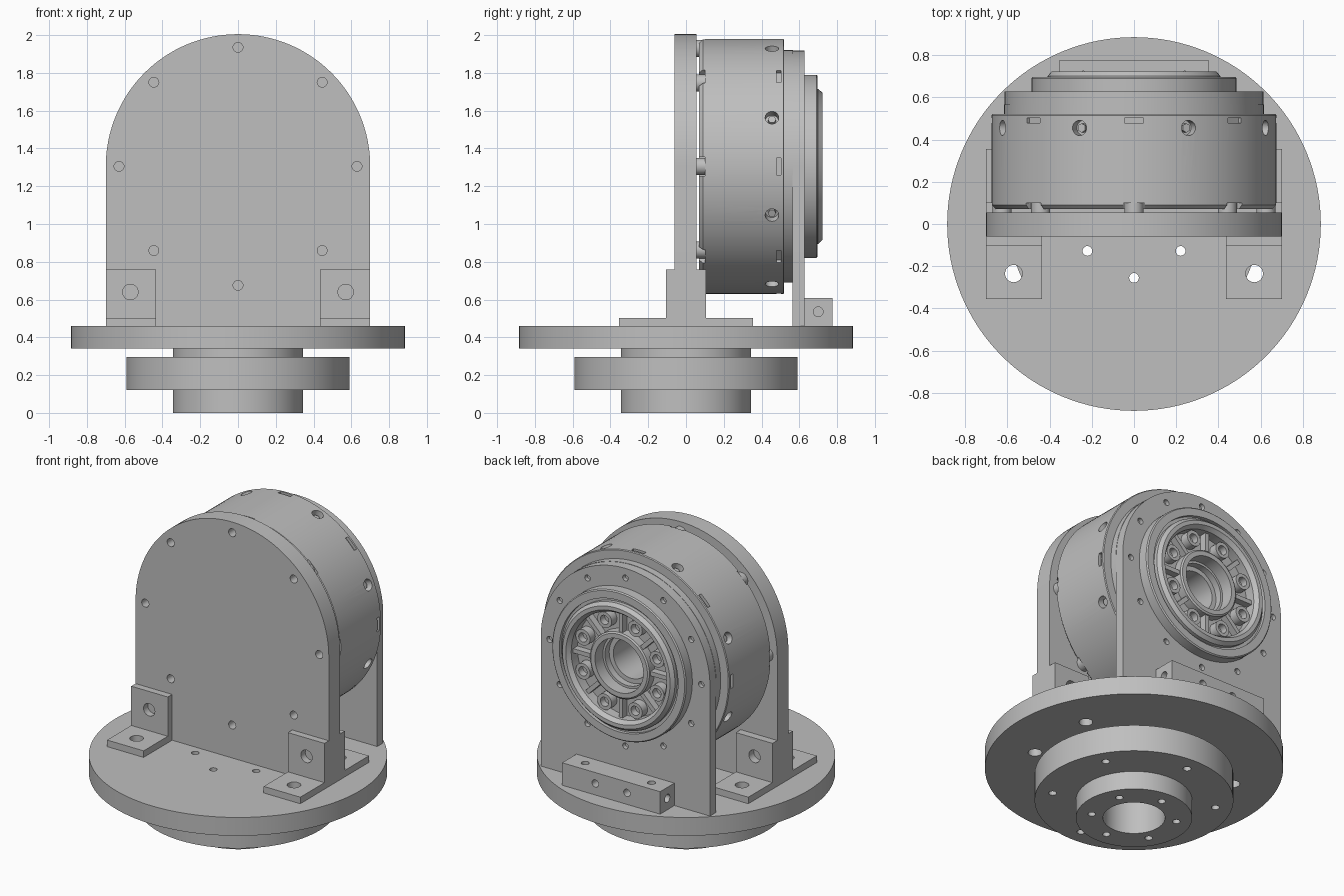
import bpy, bmesh, math
from mathutils import Matrix, Vector

if "Cube" in bpy.data.objects:
    bpy.data.objects.remove(bpy.data.objects["Cube"])

ZC = 1.305                      # height of the drive axis
X, Y, Z = Vector((1, 0, 0)), Vector((0, 1, 0)), Vector((0, 0, 1))

grey = bpy.data.materials.new("machined_grey")
grey.diffuse_color = (0.52, 0.52, 0.52, 1)
grey.use_nodes = True
grey.node_tree.nodes["Principled BSDF"].inputs["Base Color"].default_value = grey.diffuse_color


def cyl(bm, a, b, r, seg=24):
    """Cylinder from point a to point b."""
    a, b = Vector(a), Vector(b)
    d = b - a
    m = Matrix.Translation((a + b) / 2) @ Z.rotation_difference(d).to_matrix().to_4x4()
    bmesh.ops.create_cone(bm, cap_ends=True, segments=seg, radius1=r, radius2=r,
                          depth=d.length, matrix=m)


def box(bm, lo, hi, m=Matrix()):
    """Box between two corners, optionally transformed."""
    lo, hi = Vector(lo), Vector(hi)
    bmesh.ops.create_cube(bm, size=1, matrix=m @ Matrix.Translation((lo + hi) / 2)
                          @ Matrix.Diagonal((*(hi - lo), 1)))


def lathe(bm, profile, along_y=False, seg=96):
    """Revolve a closed (radius, height) profile about z or the drive axis."""
    rings = []
    for i in range(seg):
        a = 2 * math.pi * i / seg
        c, s = math.cos(a), math.sin(a)
        rings.append([bm.verts.new((r * c, h, ZC + r * s) if along_y else (r * c, r * s, h))
                      for r, h in profile])
    n = len(profile)
    for i in range(seg):
        p, q = rings[i], rings[(i + 1) % seg]
        for j in range(n):
            k = (j + 1) % n
            if profile[j][0] + profile[k][0] > 0:
                bm.faces.new((p[j], q[j], q[k], p[k]))
    bmesh.ops.remove_doubles(bm, verts=bm.verts, dist=1e-5)
    bmesh.ops.dissolve_degenerate(bm, edges=bm.edges, dist=1e-6)


def arch(bm, hw, y0, y1, z0, seg=64):
    """Round-topped plate."""
    pts = [(-hw, z0), (hw, z0)] + [(hw * math.cos(math.pi * i / seg),
                                    ZC + hw * math.sin(math.pi * i / seg)) for i in range(seg + 1)]
    f = bm.faces.new([bm.verts.new((x, y0, z)) for x, z in pts])
    g = bmesh.ops.extrude_face_region(bm, geom=[f])["geom"]
    bmesh.ops.translate(bm, verts=[v for v in g if isinstance(v, bmesh.types.BMVert)],
                        vec=(0, y1 - y0, 0))


def to_object(name, bm):
    bmesh.ops.recalc_face_normals(bm, faces=bm.faces)
    me = bpy.data.meshes.new(name)
    bm.to_mesh(me)
    bm.free()
    ob = bpy.data.objects.new(name, me)
    bpy.context.collection.objects.link(ob)
    return ob


def part(name, bm, cut=None):
    """Finish a part, subtracting the cutter mesh if given."""
    ob = to_object(name, bm)
    ob.data.materials.append(grey)
    bpy.ops.object.select_all(action='DESELECT')
    ob.select_set(True)
    bpy.context.view_layer.objects.active = ob
    if cut:
        tool = to_object("cutter", cut)
        mod = ob.modifiers.new("cut", 'BOOLEAN')
        mod.operation, mod.solver, mod.object = 'DIFFERENCE', 'EXACT', tool
        bpy.ops.object.modifier_apply(modifier=mod.name)
        bpy.data.objects.remove(tool)
    bpy.ops.object.shade_smooth_by_angle(angle=math.radians(30))
    return ob


def polar(r, deg, y):
    """Point around the drive axis."""
    a = math.radians(deg)
    return Vector((r * math.cos(a), y, ZC + r * math.sin(a)))


def around(deg):
    """Frame whose x points radially outward from the drive axis."""
    return Matrix.Translation((0, 0, ZC)) @ Matrix.Rotation(-math.radians(deg), 4, 'Y')


new = bmesh.new

# round base plate with bracket bolt holes and a small bolt circle
bm, cut = new(), new()
lathe(bm, [(0, .34), (.885, .34), (.885, .46), (0, .46)], seg=128)
for sx in (-1, 1):
    for sy in (-1, 1):
        cyl(cut, (.57 * sx, .235 * sy, .3), (.57 * sx, .235 * sy, .5), .041)
ring6 = [(math.cos(math.radians(30 + 60 * i)), math.sin(math.radians(30 + 60 * i))) for i in range(6)]
for c, s in ring6:
    cyl(cut, (.255 * c, .255 * s, .3), (.255 * c, .255 * s, .5), .023)
part("base_plate", bm, cut)

# flanged neck under the base, bored from below
bm, cut = new(), new()
lathe(bm, [(.184, 0), (.345, 0), (.345, .12), (.59, .12), (.59, .295),
           (.345, .295), (.345, .34), (.184, .34)])
for c, s in ring6:
    cyl(cut, (.255 * c, .255 * s, -.1), (.255 * c, .255 * s, .4), .023)
    cyl(cut, (.49 * c, .49 * s, .05), (.49 * c, .49 * s, .32), .024)
part("base_neck", bm, cut)

# front arched plate with eight screw holes
bm, cut = new(), new()
arch(bm, .70, -.06, .055, .46)
for i in range(8):
    cyl(cut, polar(.63, 45 * i, -.1), polar(.63, 45 * i, .1), .026)
part("front_plate", bm, cut)

# L brackets on both sides of the front plate
for sx in (-1, 1):
    for sy, y0, where in ((-1, .06, "front"), (1, .055, "rear")):
        bm, cut = new(), new()
        pts = [(y0, .46), (.355, .46), (.355, .503), (.105, .503), (.105, .76), (y0, .76)]
        f = bm.faces.new([bm.verts.new((sx * .435, sy * y, z)) for y, z in pts])
        g = bmesh.ops.extrude_face_region(bm, geom=[f])["geom"]
        bmesh.ops.translate(bm, verts=[v for v in g if isinstance(v, bmesh.types.BMVert)],
                            vec=(sx * .265, 0, 0))
        cyl(cut, (.57 * sx, .235 * sy, .4), (.57 * sx, .235 * sy, .6), .041)
        cyl(cut, (.57 * sx, .02 * sy, .64), (.57 * sx, .2 * sy, .64), .041)
        part(f"{where}_bracket_{'left' if sx < 0 else 'right'}", bm, cut)

# drum housing with notches, side slots and screw pockets
bm, cut = new(), new()
lathe(bm, [(0, .07), (.655, .07), (.675, .09), (.675, .515), (.67, .52), (.615, .52),
           (.615, .566), (.13, .566), (.13, .3), (0, .3)], True, 128)
for i in range(8):
    box(cut, (.56, .04, -.05), (.72, .10, .05), around(45 * i))
    box(cut, (.655, .478, -.045), (.72, .502, .045), around(45 * i))
    d = 45 * i + 22.5
    cyl(cut, polar(.62, d, .455), polar(.72, d, .455), .036)
part("drive_housing", bm, cut)

# standoffs joining housing and front plate, and the pocket screws
bm = new()
for i in range(8):
    cyl(bm, polar(.625, 45 * i, .05), polar(.625, 45 * i, .12), .045)
part("standoffs", bm)
bm = new()
for i in range(8):
    d = 45 * i + 22.5
    cyl(bm, polar(.60, d, .455), polar(.65, d, .455), .022, 6)
part("pocket_screws", bm)

# rear arched plate with twelve holes
bm, cut = new(), new()
arch(bm, .613, .565, .627, .46)
cyl(cut, (0, .5, ZC), (0, .7, ZC), .30, 64)
for i in range(12):
    cyl(cut, polar(.55, 30 * i, .6), polar(.55, 30 * i, .7), .02, 16)
part("rear_plate", bm, cut)

# output flange: rim, groove, raised lip, dished recess and central hub
bm = new()
lathe(bm, [(.16, .566), (.295, .566), (.295, .62), (.485, .62), (.485, .69), (.478, .697),
           (.43, .697), (.43, .675), (.41, .675), (.41, .70), (.39, .722), (.365, .722),
           (.345, .695), (.345, .63), (.215, .63), (.215, .685), (.205, .692),
           (.175, .692), (.175, .61), (.16, .61)], True)
part("output_flange", bm)

# bolt bosses and ribs in the recess
bm, cut = new(), new()
for i in range(8):
    d = 45 * i + 22.5
    cyl(bm, polar(.29, d, .625), polar(.29, d, .685), .052)
    cyl(cut, polar(.29, d, .64), polar(.29, d, .75), .03)
part("output_bosses", bm, cut)
bm = new()
for i in range(8):
    box(bm, (.21, .625, -.014), (.35, .675, .014), around(45 * i))
part("output_ribs", bm)

# drilled block fixing the rear plate to the base
bm, cut = new(), new()
box(bm, (-.355, .627, .46), (.355, .775, .607))
for sx in (-1, 1):
    cyl(cut, (.24 * sx, .70, .57), (.24 * sx, .70, .7), .024)
    cyl(cut, (.115 * sx, .72, .535), (.115 * sx, .85, .535), .024)
    cyl(cut, (.29 * sx, .70, .535), (.4 * sx, .70, .535), .026)
part("rear_mount_block", bm, cut)
